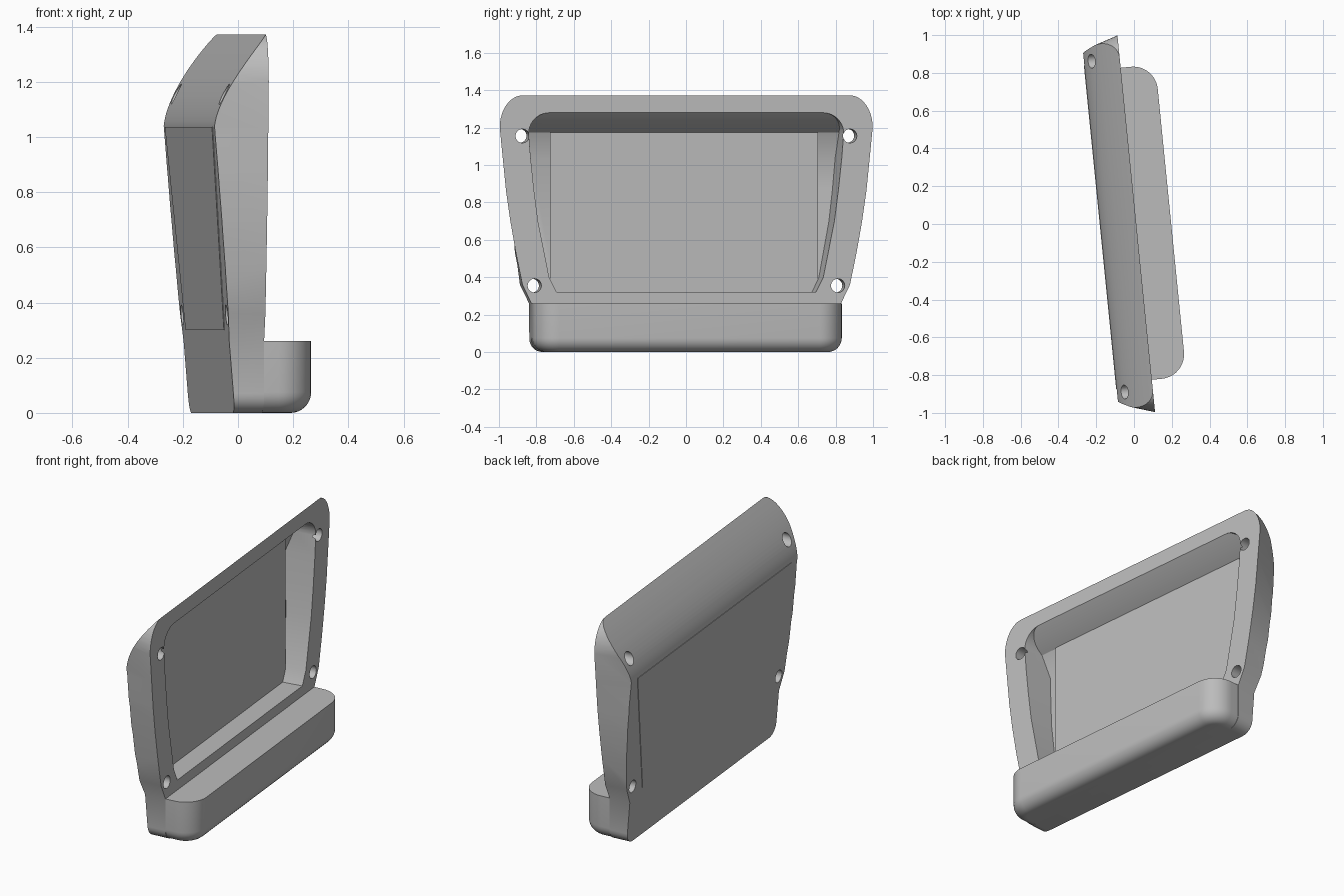
import bpy, bmesh
from math import sin, cos, pi, radians

if "Cube" in bpy.data.objects:
    bpy.data.objects.remove(bpy.data.objects["Cube"])

TURN = radians(5.7)   # the whole model is turned a little about z
FACE = 0.012          # local x of the flat frame face

grey = bpy.data.materials.new("light grey")
grey.use_nodes = True
COLOR = (0.5, 0.5, 0.5, 1)
grey.diffuse_color = COLOR
grey.node_tree.nodes["Principled BSDF"].inputs["Base Color"].default_value = COLOR


def loft(name, rings):
    """Solid through matching closed rings of points, capped at both ends."""
    bm = bmesh.new()
    loops = [[bm.verts.new(p) for p in ring] for ring in rings]
    n = len(loops[0])
    for a, b in zip(loops, loops[1:]):
        for i in range(n):
            j = (i + 1) % n
            bm.faces.new((a[i], a[j], b[j], b[i]))
    bm.faces.new(loops[0][::-1])
    bm.faces.new(loops[-1])
    bmesh.ops.recalc_face_normals(bm, faces=bm.faces)
    mesh = bpy.data.meshes.new(name)
    bm.to_mesh(mesh)
    bm.free()
    mesh.materials.append(grey)
    obj = bpy.data.objects.new(name, mesh)
    bpy.context.collection.objects.link(obj)
    return obj


def arc(cy, cz, ry, rz, start, end, steps=10):
    angles = [radians(start + (end - start) * i / steps) for i in range(steps + 1)]
    return [(cy + ry * cos(a), cz + rz * sin(a)) for a in angles]


def bezier(p, q, r, steps=16):
    ts = [i / steps for i in range(steps + 1)]
    return [tuple((1 - t) ** 2 * a + 2 * t * (1 - t) * b + t * t * c
                  for a, b, c in zip(p, q, r)) for t in ts]


def boolean(target, cutter, operation):
    mod = target.modifiers.new("cut", "BOOLEAN")
    mod.operation, mod.object, mod.solver = operation, cutter, "EXACT"
    bpy.context.view_layer.objects.active = target
    bpy.ops.object.modifier_apply(modifier=mod.name)
    bpy.data.objects.remove(cutter)


def drafted(name, half, x_front, x_back, draft):
    """Mirrored (y, z) outline swept in x; draft(z) narrows the back end."""
    front = half + [(-y, z) for y, z in reversed(half)]
    return loft(name, [[(x_front, y, z) for y, z in front],
                       [(x_back, y * draft(z), z) for y, z in front]])


def slab(name, profile, width):
    """(x, z) profile swept along y."""
    return loft(name, [[(x, y, z) for x, z in profile] for y in (-width, width)])


# Housing: side outline cut by the curved back profile
outline = (arc(0.88, 1.2, 0.122, 0.172, 90, 0)
           + [(0.985, 1.03), (0.968, 0.86), (0.945, 0.7), (0.915, 0.53), (0.88, 0.36), (0.832, 0.26)]
           + arc(0.762, 0.07, 0.07, 0.07, 0, -90, 6))
housing = drafted("housing", outline, FACE, -0.21,
                  lambda z: 1 - 0.07 * min(1, max(0, (z - 0.4) / 0.6)))
back = ([(0.1, -0.1), (-0.086, -0.1)]
        + bezier((-0.178, 1.04), (-0.165, 1.16), (FACE, 1.372)) + [(0.1, 1.48)])
boolean(housing, slab("back_cutter", back, 1.2), "INTERSECT")

# Recess in the face, with a curved upper wall
opening = (arc(0.735, 1.17, 0.115, 0.11, 90, 0)
           + [(0.84, 1.04), (0.822, 0.87), (0.8, 0.7), (0.74, 0.4), (0.7, 0.32)])
recess = drafted("recess_cutter", opening, 0.05, -0.2, lambda z: 0.97)
hollow = ([(0.1, 0.2), (-0.099, 0.2), (-0.166, 1.04)]
          + bezier((-0.114, 1.175), (-0.05, 1.22), (FACE, 1.28)) + [(0.1, 1.32)])
boolean(recess, slab("hollow_cutter", hollow, 1.2), "INTERSECT")
boolean(housing, recess, "DIFFERENCE")

# Four screw holes
for y, z in ((0.88, 1.155), (0.815, 0.355)):
    for side in (-1, 1):
        ring = arc(side * y, z, 0.037, 0.037, 0, 345, 23)
        hole = loft("hole_cutter", [[(x, a, b) for a, b in ring] for x in (-0.3, 0.1)])
        boolean(housing, hole, "DIFFERENCE")

# Upright panel filling the recess floor
panel = slab("recess_panel", [(-0.114, 0.315), (-0.106, 0.315), (-0.106, 1.175), (-0.114, 1.175)], 0.72)

# Thin cover plate on the back
plate = []
for off in (0.001, -0.003):
    plate.append([(-0.094 - 0.0808 * z + off, y, z)
                  for y, z in ((-0.7, 0.3), (0.7, 0.3), (0.86, 1.036), (-0.86, 1.036))])
cover = loft("back_cover", plate)


# Foot: block with rounded front corners and a rolled bottom edge
def foot_ring(inset, z):
    w, d, r = 0.83 - inset, 0.196 - inset, 0.13 - inset
    right = arc(w - r, d - r, r, r, 0, 90)
    half = [(w, 0.004)] + right
    return [(x, y, z) for y, x in half + [(-y, x) for y, x in reversed(half)]]


R = 0.075
rolled = [foot_ring(R * (1 - sin(a)), R * (1 - cos(a))) for a in [i * pi / 16 for i in range(9)]]
foot = loft("foot", rolled + [foot_ring(0, 0.26)])

# Shade and turn every part
for obj in (housing, panel, cover, foot):
    obj.rotation_euler.z = TURN
    bpy.ops.object.select_all(action="DESELECT")
    obj.select_set(True)
    bpy.context.view_layer.objects.active = obj
    bpy.ops.object.shade_smooth_by_angle(angle=radians(30))
